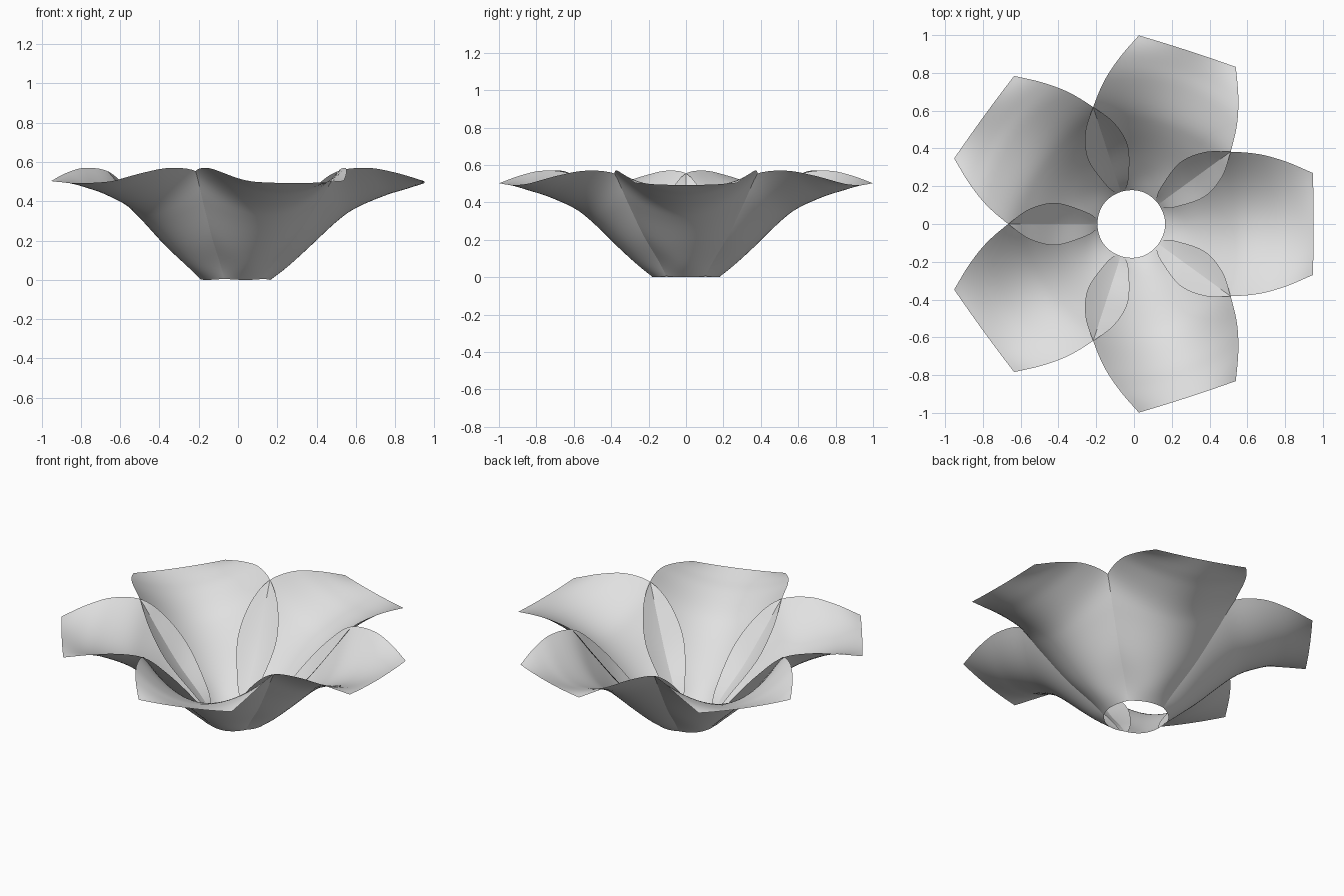
import bpy
import bmesh
from math import radians
from mathutils import Matrix, Vector

cube = bpy.data.objects.get("Cube")
if cube:
    bpy.data.objects.remove(cube, do_unlink=True)

# One flat colour for the whole flower
grey = bpy.data.materials.new("petal grey")
grey.use_nodes = True
colour = (0.75, 0.75, 0.75, 1)
grey.diffuse_color = colour
grey.node_tree.nodes["Principled BSDF"].inputs["Base Color"].default_value = colour

# Petal running along +x: midrib and side edge, from base to tip
MIDRIB = [(.18, 0, 0), (.265, 0, .065), (.365, 0, .155), (.515, 0, .295),
          (.615, 0, .366), (.765, 0, .43), (.865, 0, .461), (.966, 0, .493)]
EDGE = [(.13, .125, .008), (.155, .19, .1), (.255, .323, .29), (.385, .38, .45),
        (.515, .383, .55), (.675, .37, .57), (.82, .33, .545), (.962, .27, .503)]
STEPS = 5
ACROSS = 12


def smooth_path(points):
    """Resample control points with a Catmull-Rom spline."""
    p = [Vector(q) for q in points]
    p = [2 * p[0] - p[1]] + p + [2 * p[-1] - p[-2]]
    path = []
    for a, b, c, d in zip(p, p[1:], p[2:], p[3:]):
        for i in range(STEPS):
            t = i / STEPS
            path.append(b + (c - a) * t / 2 + (a - 2.5 * b + 2 * c - d / 2) * t ** 2
                        + (1.5 * (b - c) + (d - a) / 2) * t ** 3)
    return path + [p[-2]]


def make_petal(name, angle):
    bm = bmesh.new()
    rows = []
    for mid, side in zip(smooth_path(MIDRIB), smooth_path(EDGE)):
        row = []
        for j in range(-ACROSS, ACROSS + 1):
            v = j / ACROSS
            bend = v * v
            row.append(bm.verts.new((mid.x + (side.x - mid.x) * bend,
                                     side.y * v,
                                     mid.z + (side.z - mid.z) * bend)))
        rows.append(row)
    for low, high in zip(rows, rows[1:]):
        for j in range(2 * ACROSS):
            bm.faces.new((low[j], high[j], high[j + 1], low[j + 1])).smooth = True
    # Turn the petal about the flower's axis
    turn = Matrix.Translation((-.015, 0, 0)) @ Matrix.Rotation(radians(angle), 4, "Z")
    bm.transform(turn)
    mesh = bpy.data.meshes.new(name)
    bm.to_mesh(mesh)
    bm.free()
    mesh.materials.append(grey)
    bpy.context.collection.objects.link(bpy.data.objects.new(name, mesh))


# Five overlapping petals around the open centre
for n in range(5):
    make_petal(f"petal_{n + 1}", 72 * n)
